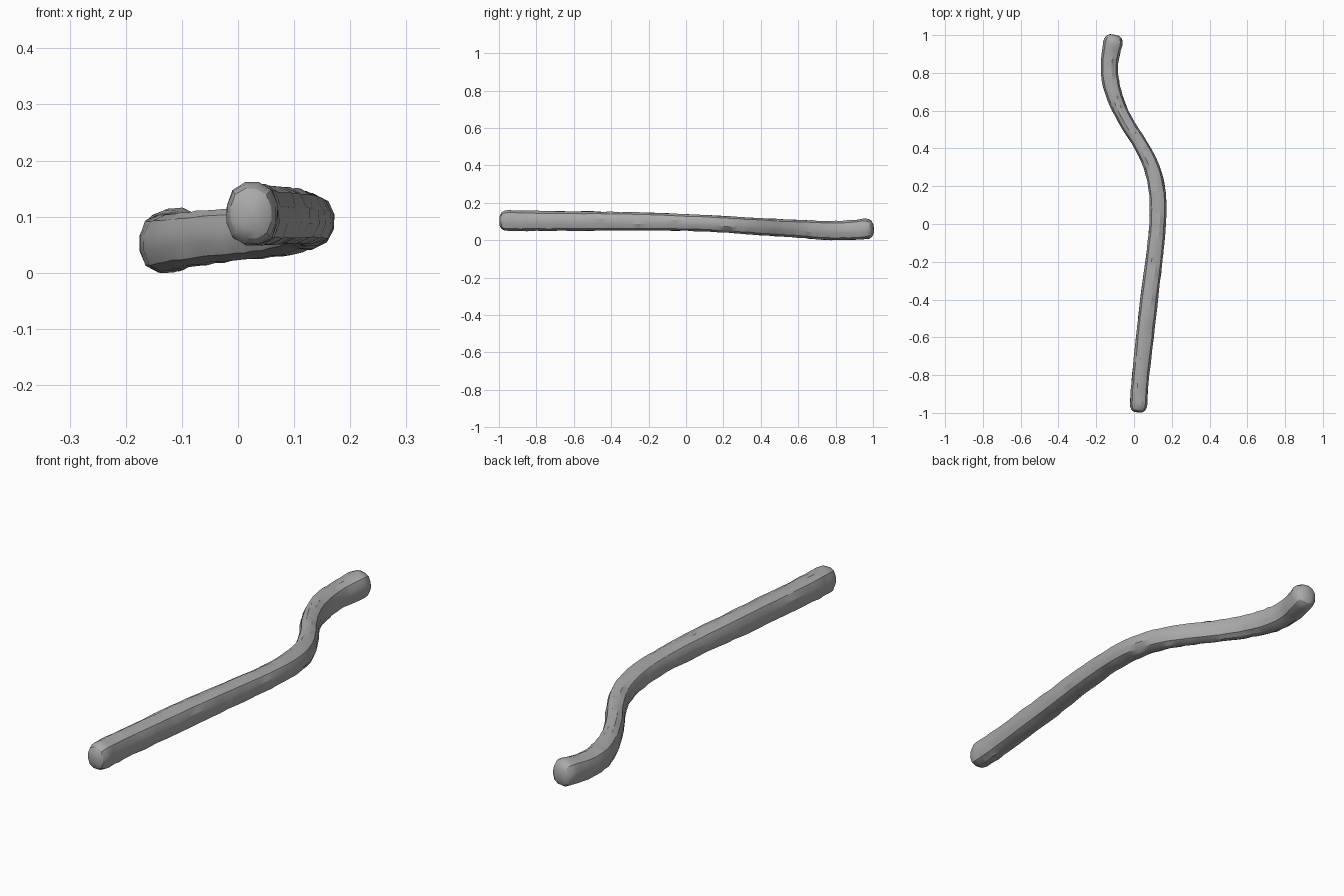
import bpy, bmesh, math, random
from mathutils import Vector

cube = bpy.data.objects.get("Cube")
if cube:
    bpy.data.objects.remove(cube, do_unlink=True)

random.seed(4)
SIDES = 12
STEPS = 4

# Centreline of the stick: x, y, z, half width, half height
PATH = [
    (0.025, -0.95, 0.115, 0.046, 0.056), (0.031, -0.85, 0.114, 0.046, 0.055),
    (0.058, -0.6, 0.113, 0.047, 0.053), (0.08, -0.4, 0.112, 0.047, 0.051),
    (0.105, -0.2, 0.11, 0.046, 0.048), (0.125, 0.0, 0.105, 0.044, 0.045),
    (0.124, 0.16, 0.098, 0.045, 0.044), (0.094, 0.3, 0.089, 0.042, 0.045),
    (0.035, 0.42, 0.081, 0.038, 0.046), (-0.035, 0.53, 0.075, 0.038, 0.047),
    (-0.09, 0.64, 0.069, 0.041, 0.049), (-0.123, 0.75, 0.063, 0.046, 0.052),
    (-0.13, 0.85, 0.063, 0.046, 0.052), (-0.112, 0.955, 0.07, 0.051, 0.056),
]


def smooth_path(points, steps):
    """Catmull-Rom interpolation through the path points."""
    pts = [Vector(p) for p in points]
    pts = [2 * pts[0] - pts[1]] + pts + [2 * pts[-1] - pts[-2]]
    out = []
    for a, b, c, d in zip(pts, pts[1:], pts[2:], pts[3:]):
        for i in range(steps):
            t = i / steps
            out.append(0.5 * (2 * b + (c - a) * t + (2 * a - 5 * b + 4 * c - d) * t * t
                              + (3 * b - a - 3 * c + d) * t ** 3))
    return out + [pts[-2]]


def ring(bm, centre, tangent, width, height, rough):
    """Slightly squared, uneven cross-section across the tangent."""
    side = tangent.cross(Vector((0, 0, 1))).normalized()
    up = side.cross(tangent).normalized()
    verts = []
    for i in range(SIDES):
        a = math.tau * (i + 0.5) / SIDES
        c, s = math.cos(a), math.sin(a)
        k = (abs(c) ** 2.5 + abs(s) ** 2.5) ** -0.4 * (1 + random.uniform(-rough, rough))
        verts.append(bm.verts.new(centre + side * (c * k * width) + up * (s * k * height)))
    return verts


# Stick body with rounded ends
bm = bmesh.new()
samples = smooth_path(PATH, STEPS)
centres = [Vector(s[:3]) for s in samples]
tangents = [(centres[min(i + 1, len(centres) - 1)] - centres[max(i - 1, 0)]).normalized()
            for i in range(len(centres))]
DOME = [(0.4, 0.97), (0.75, 0.8), (0.95, 0.5)]
LENGTH = 0.048


def dome(index, sign):
    s, t = samples[index], tangents[index]
    return [ring(bm, centres[index] + t * sign * LENGTH * along, t, s[3] * size, s[4] * size, 0.02)
            for along, size in DOME]


rings = dome(0, -1)[::-1]
rings += [ring(bm, c, t, s[3], s[4], 0.035) for c, t, s in zip(centres, tangents, samples)]
rings += dome(-1, 1)
for a, b in zip(rings, rings[1:]):
    for i in range(SIDES):
        j = (i + 1) % SIDES
        bm.faces.new((a[i], a[j], b[j], b[i]))
for end, index, sign in ((rings[0], 0, -1), (rings[-1], -1, 1)):
    tip = bm.verts.new(centres[index] + tangents[index] * sign * LENGTH)
    for i in range(SIDES):
        bm.faces.new((end[i], end[(i + 1) % SIDES], tip))
bmesh.ops.recalc_face_normals(bm, faces=bm.faces)
bmesh.ops.triangulate(bm, faces=bm.faces)

# Seat the stick on the ground
low = min(v.co.z for v in bm.verts)
bmesh.ops.translate(bm, verts=bm.verts, vec=(0, 0, -low))

mesh = bpy.data.meshes.new("stick")
bm.to_mesh(mesh)
bm.free()
stick = bpy.data.objects.new("stick", mesh)
bpy.context.collection.objects.link(stick)

# Plain grey finish
grey = bpy.data.materials.new("grey")
grey.use_nodes = True
colour = (0.4, 0.4, 0.4, 1)
grey.diffuse_color = colour
grey.node_tree.nodes["Principled BSDF"].inputs["Base Color"].default_value = colour
mesh.materials.append(grey)

bpy.context.view_layer.objects.active = stick
stick.select_set(True)
bpy.ops.object.shade_smooth_by_angle(angle=math.radians(30))
